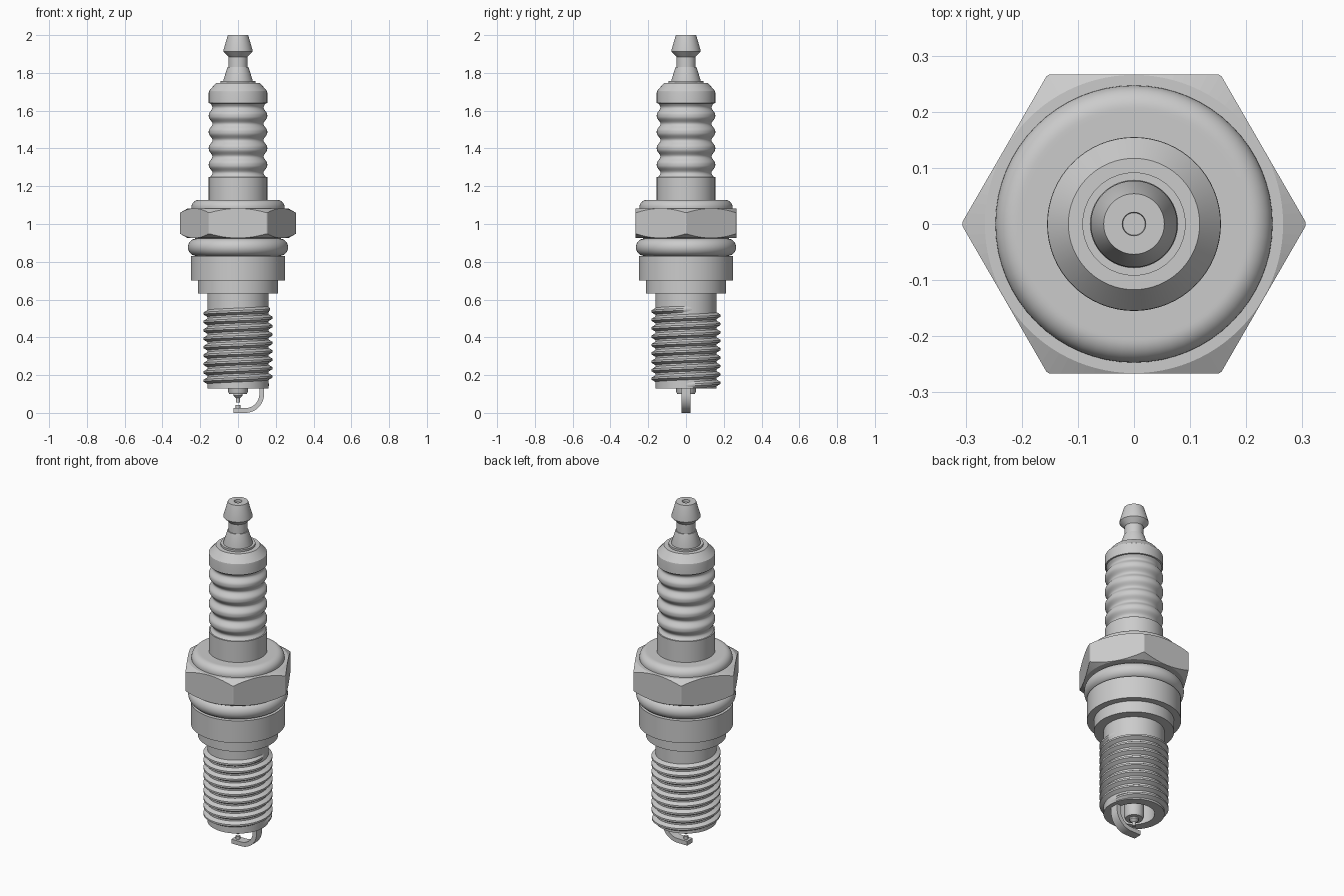
import bpy, bmesh
from math import sin, cos, pi

if "Cube" in bpy.data.objects:
    bpy.data.objects.remove(bpy.data.objects["Cube"])


def make(name, verts, faces, smooth=30):
    me = bpy.data.meshes.new(name)
    me.from_pydata(verts, [], faces)
    bm = bmesh.new()
    bm.from_mesh(me)
    bmesh.ops.remove_doubles(bm, verts=bm.verts, dist=1e-5)
    bmesh.ops.recalc_face_normals(bm, faces=bm.faces)
    bm.to_mesh(me)
    bm.free()
    ob = bpy.data.objects.new(name, me)
    bpy.context.collection.objects.link(ob)
    bpy.ops.object.select_all(action='DESELECT')
    ob.select_set(True)
    bpy.context.view_layer.objects.active = ob
    if smooth:
        bpy.ops.object.shade_smooth_by_angle(angle=smooth * pi / 180)
    return ob


def lathe(name, prof, n=64, closed=False, smooth=30):
    """Revolve (radius, z) points around z; end points on the axis close the body."""
    m = len(prof)
    verts = [(r * cos(2 * pi * i / n), r * sin(2 * pi * i / n), z)
             for i in range(n) for r, z in prof]
    faces = []
    for i in range(n):
        a, b = i * m, (i + 1) % n * m
        for j in range(m if closed else m - 1):
            k = (j + 1) % m
            q = [a + j, b + j, b + k, a + k]
            if prof[j][0] == 0:
                q.pop(0)
            elif prof[k][0] == 0:
                q.pop(2)
            faces.append(q)
    return make(name, verts, faces, smooth)


def arc(cr, cz, rr, rz, a0, a1, n=10):
    return [(cr + rr * cos((a0 + (a1 - a0) * i / n) * pi / 180),
             cz + rz * sin((a0 + (a1 - a0) * i / n) * pi / 180)) for i in range(n + 1)]


# Terminal nut with a dimple in the top
lathe("terminal", [(0, 1.985), (0.02, 1.985), (0.021, 2.0), (0.054, 2.0), (0.077, 1.92),
                   (0.077, 1.912), (0.05, 1.885), (0.05, 1.832), (0.055, 1.832),
                   (0.078, 1.76), (0.078, 1.75), (0, 1.75)])
lathe("terminal_washer", [(0, 1.757), (0.092, 1.757), (0.092, 1.74), (0, 1.74)])

# Ribbed ceramic insulator
ribs = []
top, pitch = 1.617, 0.0865
for i in range(129):
    z = top + 0.25 * pitch - i * 4.5 * pitch / 128
    c = 0.5 + 0.5 * cos(2 * pi * (top - z) / pitch)
    ribs.append((0.155 - 0.02 * c ** 1.4, z))
lathe("insulator", [(0, 1.746), (0.117, 1.746), (0.154, 1.703), (0.155, 1.695), (0.155, 1.64)]
      + ribs + [(0.155, 1.25), (0.155, 1.10), (0, 1.10)])

# Rolled shell collar above the hex
lathe("shell_collar", [(0, 1.128), (0.2, 1.128)] + arc(0.207, 1.088, 0.04, 0.04, 90, 0)
      + [(0.247, 1.05), (0, 1.05)])

# Hex nut: hexagonal prism cut by a double cone for the chamfers
hexagon = lathe("hex_nut", [(0, 1.083), (0.308, 1.083), (0.308, 0.925), (0, 0.925)], n=6, smooth=0)
cone = lathe("hex_chamfer_cutter", [(0, 1.084), (0.264, 1.084), (0.306, 1.06), (0.306, 0.948),
                                    (0.264, 0.924), (0, 0.924)], n=96)
mod = hexagon.modifiers.new("chamfer", 'BOOLEAN')
mod.operation, mod.object, mod.solver = 'INTERSECT', cone, 'EXACT'
bpy.context.view_layer.objects.active = hexagon
bpy.ops.object.modifier_apply(modifier="chamfer")
bpy.data.objects.remove(cone)
for p in hexagon.data.polygons:
    p.use_smooth = False

# Rounded crimp ring below the hex
lathe("crimp_ring", [(0, 0.928), (0.235, 0.928)] + arc(0.22, 0.877, 0.045, 0.046, 85, -85, 16)
      + [(0.22, 0.828), (0, 0.828)])

# Stepped shell and hollow thread barrel
lathe("shell_body", [(0, 0.83), (0.25, 0.83), (0.25, 0.7), (0.213, 0.7), (0.213, 0.633),
                     (0.162, 0.633), (0.162, 0.13), (0.11, 0.13), (0.11, 0.35), (0, 0.35)])

# Helical thread ridge, fading into the barrel at both ends
z0, z1, step, seg = 0.148, 0.55, 0.0445, 64
total = int((z1 - z0) / step * seg)
verts, faces = [], []
for i in range(total + 1):
    t = 2 * pi * i / seg
    zc = z0 + step * i / seg
    fade = min(1, i / 8, (total - i) / 8)
    for dr, dz in ((-0.004, -0.02), (0.021, -0.005), (0.021, 0.005), (-0.004, 0.02)):
        r = 0.162 + (dr * fade if dr > 0 else dr)
        verts.append((r * cos(t), r * sin(t), max(0.13, zc + dz)))
    if i:
        a, b = 4 * i - 4, 4 * i
        faces += [(a + j, a + (j + 1) % 4, b + (j + 1) % 4, b + j) for j in range(4)]
faces += [(0, 1, 2, 3), tuple(4 * total + j for j in range(4))]
make("thread", verts, faces)

# Insulator nose and centre electrode
lathe("insulator_nose", [(0, 0.36), (0.08, 0.36), (0.052, 0.2), (0.052, 0.112),
                         (0.047, 0.1), (0, 0.1)])
lathe("centre_electrode", [(0, 0.12), (0.025, 0.12), (0.025, 0.092), (0.01, 0.078),
                           (0.01, 0.056), (0, 0.056)], n=32)
lathe("ground_pad", [(0, 0.042), (0.012, 0.042), (0.012, 0.02), (0, 0.02)], n=32)

# Bent ground strap: rectangular section swept along a hook path
t = 0.025
outer = [(-0.025, 0)] + arc(0.038, 0.1, 0.1, 0.1, -90, 0, 16) + [(0.138, 0.14)]
inner = [(-0.025, t)] + arc(0.038, 0.1, 0.1 - t, 0.1 - t, -90, 0, 16) + [(0.138 - t, 0.14)]
verts, faces = [], []
for i, ((xo, zo), (xi, zi)) in enumerate(zip(outer, inner)):
    verts += [(xo, -0.025, zo), (xo, 0.025, zo), (xi, 0.025, zi), (xi, -0.025, zi)]
    if i:
        a, b = 4 * i - 4, 4 * i
        faces += [(a + j, a + (j + 1) % 4, b + (j + 1) % 4, b + j) for j in range(4)]
n = len(verts)
faces += [(0, 1, 2, 3), (n - 4, n - 3, n - 2, n - 1)]
make("ground_strap", verts, faces)
